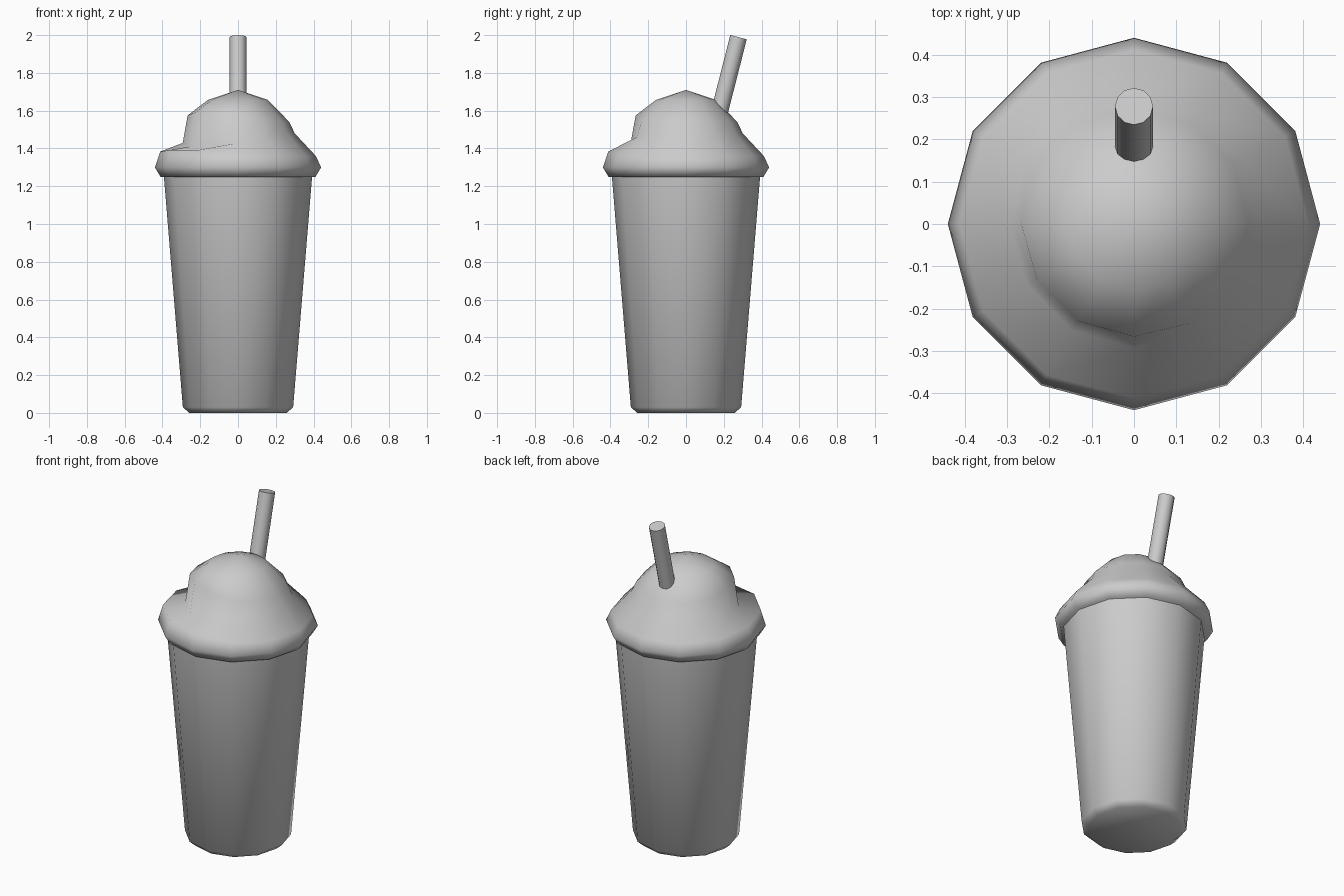
import bpy
from math import sin, cos, pi, radians

if "Cube" in bpy.data.objects:
    bpy.data.objects.remove(bpy.data.objects["Cube"])

SIDES = 12


def add_mesh(name, rings, angle, tip=None):
    """Skin a stack of closed rings; cap the base, close the top with a tip or cap."""
    n = SIDES
    verts = [v for ring in rings for v in ring]
    faces = [tuple(reversed(range(n)))]
    for k in range(len(rings) - 1):
        for i in range(n):
            j = (i + 1) % n
            faces.append((k * n + i, k * n + j, (k + 1) * n + j, (k + 1) * n + i))
    last = (len(rings) - 1) * n
    if tip:
        verts.append(tip)
        faces += [(last + i, last + (i + 1) % n, len(verts) - 1) for i in range(n)]
    else:
        faces.append(tuple(range(last, last + n)))
    mesh = bpy.data.meshes.new(name)
    mesh.from_pydata(verts, [], faces)
    obj = bpy.data.objects.new(name, mesh)
    bpy.context.collection.objects.link(obj)
    bpy.ops.object.select_all(action='DESELECT')
    obj.select_set(True)
    bpy.context.view_layer.objects.active = obj
    bpy.ops.object.shade_smooth_by_angle(angle=radians(angle))
    return obj


def ring(profile):
    """profile(angle) gives (radius, height)."""
    out = []
    for i in range(SIDES):
        a = 2 * pi * i / SIDES
        r, z = profile(a)
        out.append((r * cos(a), r * sin(a), z))
    return out


# Tapered cup with a chamfered base
cup_profile = [(0.258, 0.0), (0.292, 0.03), (0.393, 1.26)]
add_mesh("cup", [ring(lambda a, p=p: p) for p in cup_profile], 50)

# Whipped topping: (radius, radius change, height, height change),
# the changes fade in towards the front left to form the swirl step
topping_profile = [
    (0.41, 0, 1.25, 0), (0.44, 0, 1.30, 0), (0.412, 0, 1.36, 0.033),
    (0.30, -0.01, 1.48, -0.072), (0.272, -0.008, 1.54, 0.05),
    (0.158, 0, 1.657, 0)]


def swirl_ring(r, dr, z, dz):
    def profile(a):
        w = max(0.0, cos(a - radians(225)))
        return r + dr * w, z + dz * w
    return ring(profile)


add_mesh("whipped_topping", [swirl_ring(*p) for p in topping_profile], 85,
         tip=(0, 0, 1.71))

# Straw leaning towards the back
tilt, radius = radians(14.3), 0.045


def straw_ring(z):
    y = 0.278 + (z - 1.989) * sin(tilt) / cos(tilt)
    return [(radius * cos(2 * pi * i / SIDES),
             y + radius * sin(2 * pi * i / SIDES) * cos(tilt),
             z - radius * sin(2 * pi * i / SIDES) * sin(tilt)) for i in range(SIDES)]


add_mesh("straw", [straw_ring(1.45), straw_ring(1.989)], 40)
